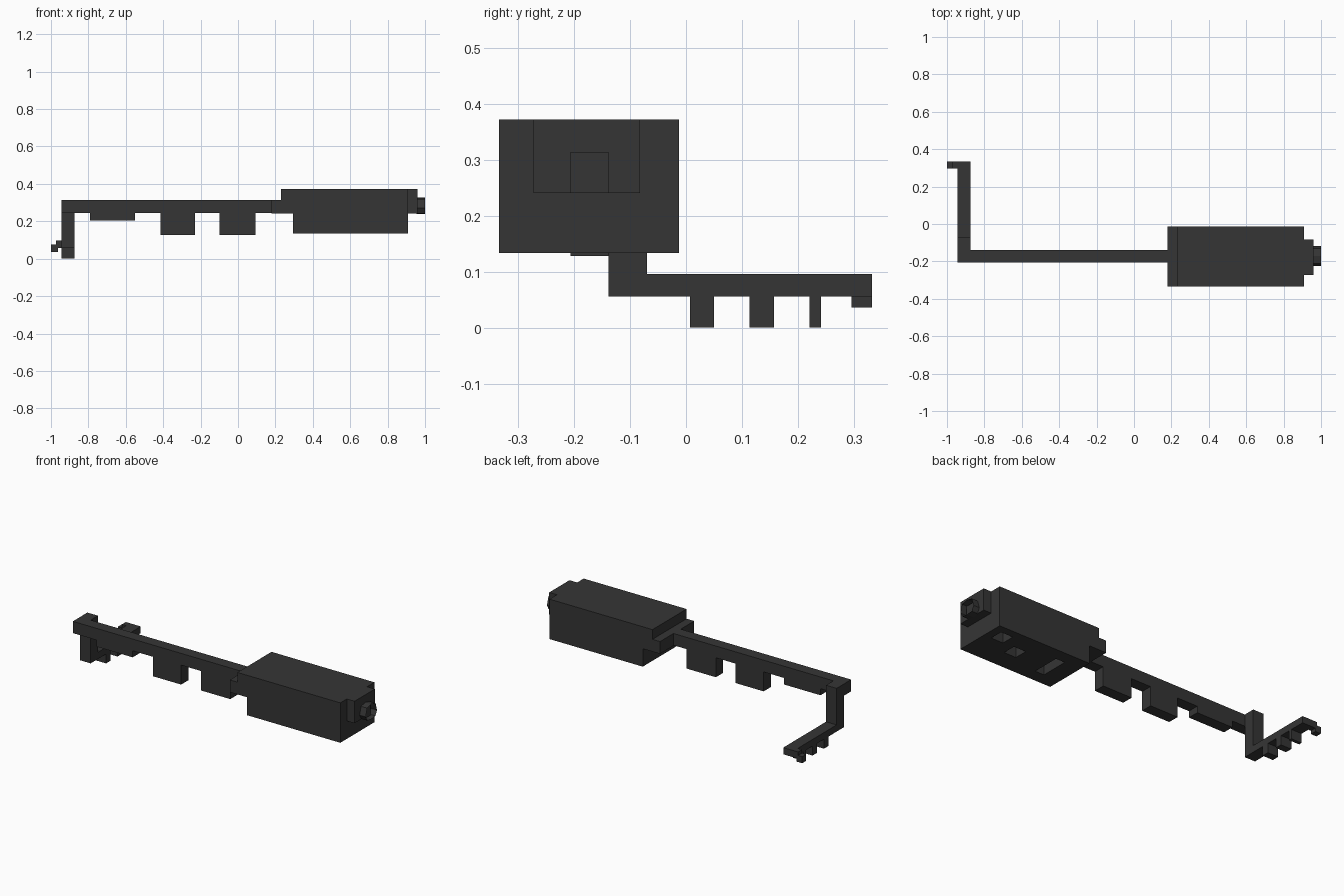
import bpy, bmesh

if "Cube" in bpy.data.objects:
    bpy.data.objects.remove(bpy.data.objects["Cube"])

dark = bpy.data.materials.new("dark_grey")
dark.diffuse_color = (0.036, 0.036, 0.036, 1)
dark.use_nodes = True
dark.node_tree.nodes["Principled BSDF"].inputs["Base Color"].default_value = dark.diffuse_color


def finish(name, bm):
    bmesh.ops.recalc_face_normals(bm, faces=bm.faces)
    me = bpy.data.meshes.new(name)
    bm.to_mesh(me)
    bm.free()
    me.materials.append(dark)
    ob = bpy.data.objects.new(name, me)
    bpy.context.collection.objects.link(ob)
    return ob


def extrude(name, points, axis, lo, hi):
    """Closed profile extruded along axis 'x' (points are y,z) or 'y' (points are x,z)."""
    bm = bmesh.new()
    def at(p, d):
        return (d, p[0], p[1]) if axis == 'x' else (p[0], d, p[1])
    face = bm.faces.new([bm.verts.new(at(p, lo)) for p in points])
    out = bmesh.ops.extrude_face_region(bm, geom=[face])
    move = (hi - lo, 0, 0) if axis == 'x' else (0, hi - lo, 0)
    verts = [g for g in out['geom'] if isinstance(g, bmesh.types.BMVert)]
    bmesh.ops.translate(bm, verts=verts, vec=move)
    return finish(name, bm)


def box(name, x0, x1, y0, y1, z0, z1):
    return extrude(name, [(x0, z0), (x1, z0), (x1, z1), (x0, z1)], 'y', y0, y1)


def toothed(start, end, top, bottom, teeth):
    """Bar outline with rectangular teeth (start, end, z) hanging below it."""
    pts = [(start, top), (start, bottom)]
    for a, b, z in teeth:
        pts += [(a, bottom), (a, z), (b, z), (b, bottom)]
    return pts + [(end, bottom), (end, top)]


# Housing with a stepped rear end
housing = extrude("housing", [(.294, .134), (.909, .134), (.909, .372), (.23, .372),
                              (.23, .314), (.18, .314), (.18, .241), (.294, .241)],
                  'y', -.334, -.0125)

# Openings in the underside of the housing: centre x, centre y, size x, size y
for cx, cy, sx, sy in [(.82, -.10, .08, .08), (.67, -.173, .08, .08), (.43, -.173, .06, .17)]:
    cutter = box("cutter", cx - sx / 2, cx + sx / 2, cy - sy / 2, cy + sy / 2, .10, .20)
    cutter.hide_render = True
    mod = housing.modifiers.new("opening", 'BOOLEAN')
    mod.operation, mod.solver, mod.object = 'DIFFERENCE', 'EXACT', cutter
    bpy.context.view_layer.objects.active = housing
    bpy.ops.object.modifier_apply(modifier=mod.name)
    bpy.data.objects.remove(cutter)

# Front plate, open eight-sided collar and square stub inside it
box("front_plate", .909, .96, -.273, -.082, .241, .372)
box("square_stub", .95, .972, -.207, -.139, .241, .314)
ring = [(-.211, .318), (-.172, .327), (-.132, .318), (-.118, .271),
        (-.133, .242), (-.172, .238), (-.208, .242), (-.225, .271)]
bm = bmesh.new()
back = [bm.verts.new((.955, y, z)) for y, z in ring]
front = [bm.verts.new((1.0, y, z)) for y, z in ring]
for i in range(8):
    j = (i + 1) % 8
    bm.faces.new((back[i], back[j], front[j], front[i]))
finish("collar", bm)

# Long bar with three hanging blocks
extrude("long_bar", toothed(-.945, .18, .314, .244,
                            [(-.79, -.55, .205), (-.415, -.23, .128), (-.10, .094, .128)]),
        'y', -.207, -.139)

# Corner block and column down to the lower arm
box("corner_block", -.945, -.875, -.139, -.070, .244, .314)
box("column", -.945, -.875, -.139, -.070, .096, .244)

# Lower arm with three short teeth
extrude("lower_arm", toothed(-.139, .333, .096, .056,
                             [(.007, .050, 0), (.114, .157, 0), (.221, .241, 0)]),
        'x', -.945, -.875)

# Stepped hook on the end of the arm
extrude("end_hook", [(-.945, .096), (-.973, .096), (-.973, .075), (-1.0, .075),
                     (-1.0, .036), (-.963, .036), (-.963, .056), (-.945, .056)],
        'y', .296, .333)
